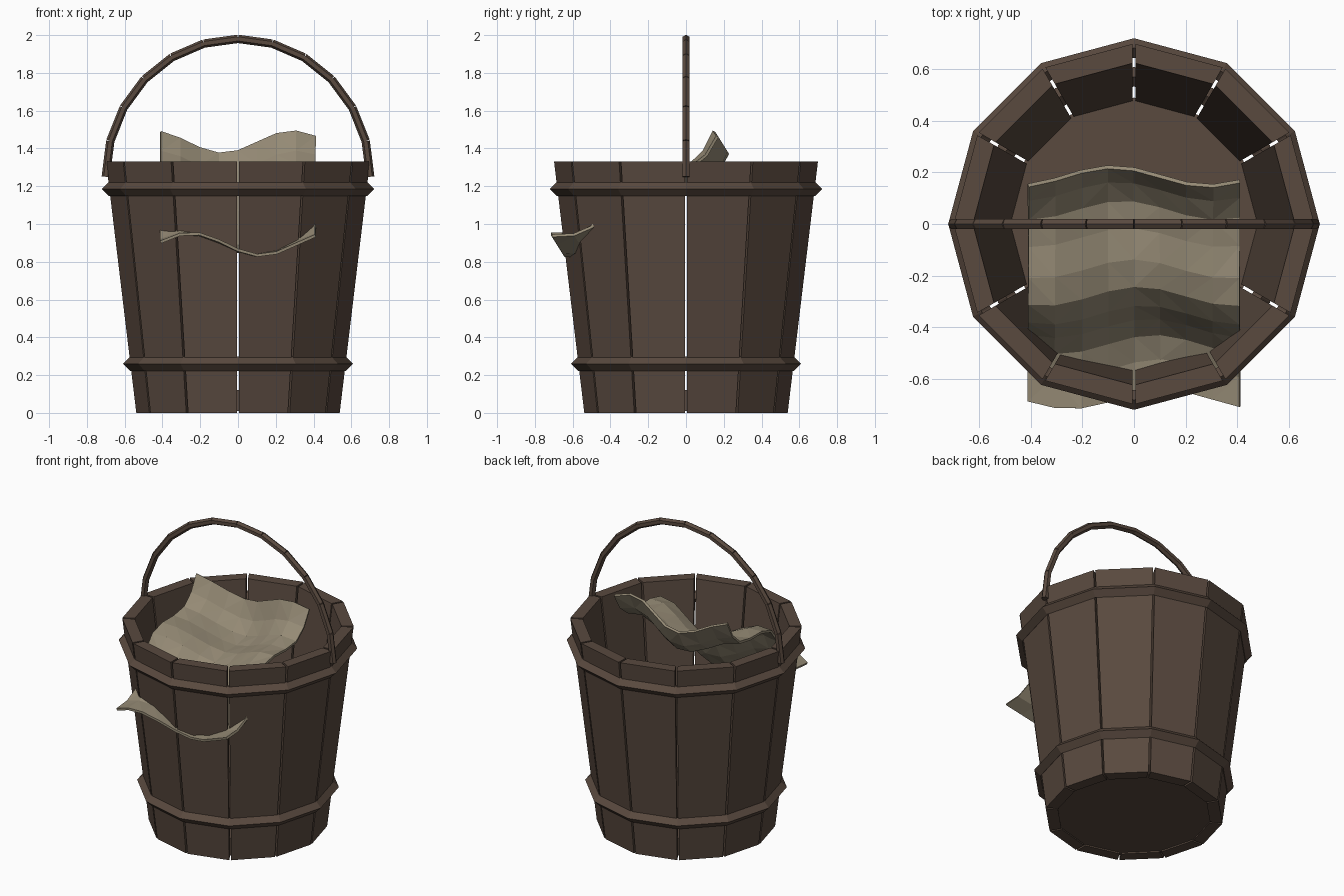
import bpy, bmesh, math
from mathutils import Vector, Matrix

if "Cube" in bpy.data.objects:
    bpy.data.objects.remove(bpy.data.objects["Cube"])


def material(name, rgb):
    m = bpy.data.materials.new(name)
    m.diffuse_color = (*rgb, 1)
    m.use_nodes = True
    m.node_tree.nodes["Principled BSDF"].inputs["Base Color"].default_value = m.diffuse_color
    return m


WOOD = material("dark brown wood", (0.100, 0.067, 0.049))
CLOTH = material("faded tan cloth", (0.300, 0.255, 0.178))


def finish(name, bm, mat):
    bmesh.ops.recalc_face_normals(bm, faces=bm.faces)
    mesh = bpy.data.meshes.new(name)
    bm.to_mesh(mesh)
    bm.free()
    mesh.materials.append(mat)
    ob = bpy.data.objects.new(name, mesh)
    bpy.context.collection.objects.link(ob)
    return ob


N = 12
HEIGHT, R_BOTTOM, R_TOP, THICK, GAP = 1.33, 0.54, 0.70, 0.075, 0.012
STEP = 2 * math.pi / N


def wall_radius(z):
    return R_BOTTOM + (R_TOP - R_BOTTOM) * z / HEIGHT


# Staves: twelve tapered planks with thin gaps at the corners
for i in range(N):
    bm = bmesh.new()
    bmesh.ops.create_cube(bm, size=2)
    half = STEP / 2
    for v in bm.verts:
        z = HEIGHT if v.co.z > 0 else 0
        r = wall_radius(z) - (0 if v.co.x > 0 else THICK)
        side = 1 if v.co.y > 0 else -1
        v.co = (r * math.cos(half), side * (r * math.sin(half) - GAP / 2), z)
    bm.transform(Matrix.Rotation((i + 0.5) * STEP, 4, 'Z'))
    finish(f"stave_{i + 1}", bm, WOOD)

# Bucket floor
bm = bmesh.new()
bmesh.ops.create_cone(bm, cap_ends=True, segments=N, radius1=0.49, radius2=0.49,
                      depth=0.11, matrix=Matrix.Translation((0, 0, 0.065)))
finish("bucket_floor", bm, WOOD)

# Hoops: diamond section swept round the staves
for name, z in (("lower_hoop", 0.26), ("upper_hoop", 1.185)):
    bm = bmesh.new()
    rings = []
    for i in range(N):
        d = Vector((math.cos(i * STEP), math.sin(i * STEP), 0))
        rings.append([bm.verts.new(d * (wall_radius(z) + 0.038 * dx) + Vector((0, 0, z + 0.038 * dz)))
                      for dx, dz in ((1, 0), (0, 1), (-1, 0), (0, -1))])
    for i in range(N):
        a, b = rings[i], rings[(i + 1) % N]
        for k in range(4):
            bm.faces.new((a[k], b[k], b[(k + 1) % 4], a[(k + 1) % 4]))
    finish(name, bm, WOOD)

# Handle: an arch of short straight hexagonal rods
bm = bmesh.new()
arc = [Vector((-0.70 * math.cos(k * math.pi / 12), 0, 1.25 + 0.73 * math.sin(k * math.pi / 12)))
       for k in range(13)]
for a, b in zip(arc, arc[1:]):
    d = b - a
    frame = Matrix.Translation((a + b) / 2) @ d.to_track_quat('Z', 'Y').to_matrix().to_4x4()
    bmesh.ops.create_cone(bm, cap_ends=True, segments=6, radius1=0.022, radius2=0.022,
                          depth=d.length, matrix=frame)
finish("handle", bm, WOOD)

# Cloth: rippled sheet tilted down through the front of the bucket
bm = bmesh.new()
bmesh.ops.create_grid(bm, x_segments=8, y_segments=10, size=1)
for v in bm.verts:
    x, t = v.co.x * 0.41, v.co.y * 0.51
    h = (0.07 * math.cos(2 * math.pi * t / 0.65)
         - 0.07 * math.cos(2 * math.pi * (x - 0.02 + 0.2 * t) / 0.74))
    v.co = (x, t, h)
bm.transform(Matrix.Translation((0, -0.24, 1.15)) @ Matrix.Rotation(math.radians(32), 4, 'X'))
bmesh.ops.triangulate(bm, faces=bm.faces)
cloth = finish("cloth", bm, CLOTH)
solid = cloth.modifiers.new("thickness", 'SOLIDIFY')
solid.thickness = 0.015
solid.offset = 0
